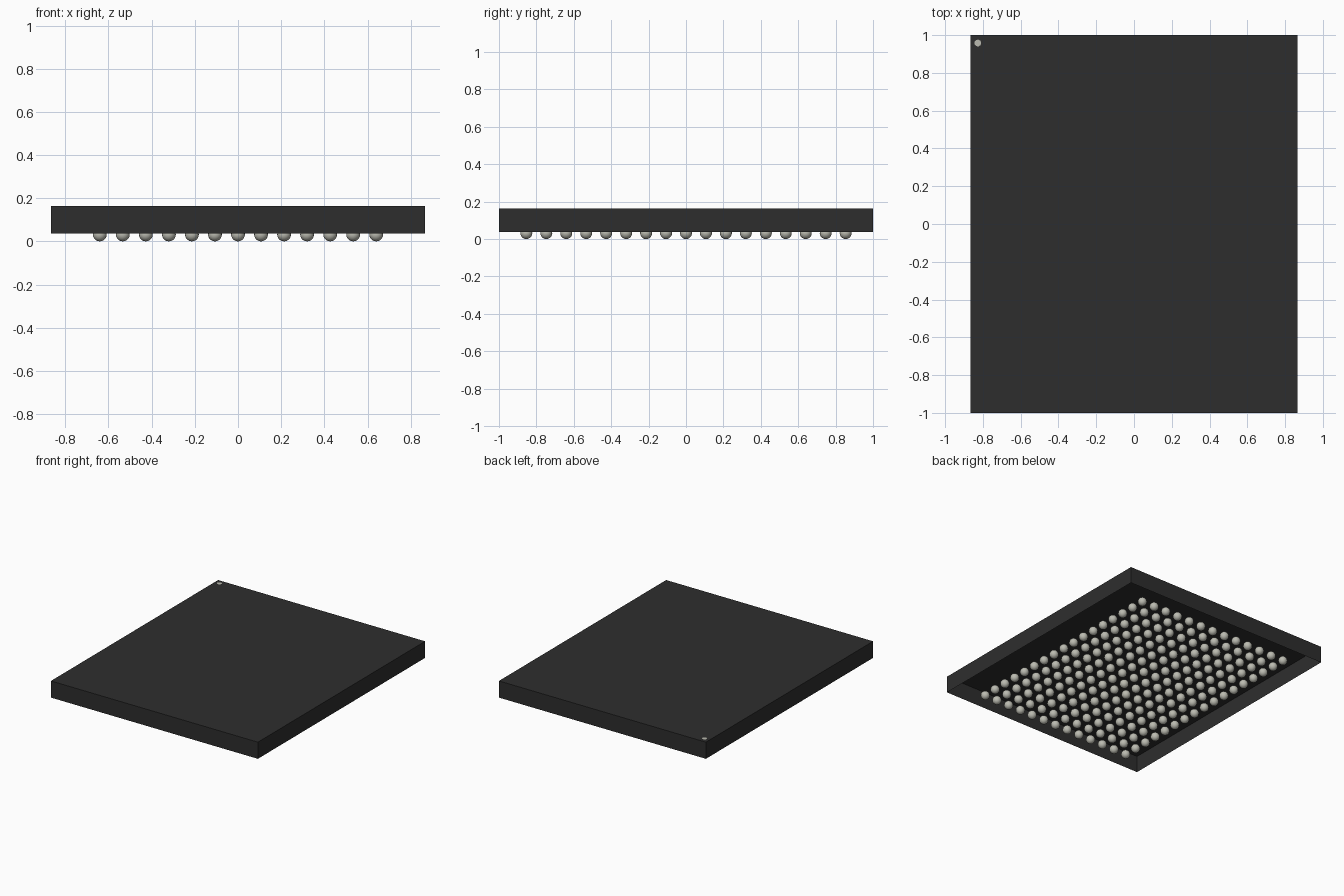
import bpy, bmesh
from mathutils import Matrix

if "Cube" in bpy.data.objects:
    bpy.data.objects.remove(bpy.data.objects["Cube"], do_unlink=True)

HALF_X, HALF_Y = 0.8667, 1.0      # package outline
Z_LOW, Z_TOP = 0.037, 0.163       # package shell heights
PITCH, COLS, ROWS = 0.1067, 13, 17
BALL_R = 0.032


def material(name, rgb):
    m = bpy.data.materials.new(name)
    m.use_nodes = True
    m.diffuse_color = (*rgb, 1)
    bsdf = next(n for n in m.node_tree.nodes if n.type == 'BSDF_PRINCIPLED')
    bsdf.inputs["Base Color"].default_value = (*rgb, 1)
    return m


def make_object(name, bm, mat, location=(0, 0, 0)):
    mesh = bpy.data.meshes.new(name)
    bm.to_mesh(mesh)
    bm.free()
    mesh.materials.append(mat)
    ob = bpy.data.objects.new(name, mesh)
    ob.location = location
    bpy.context.collection.objects.link(ob)
    return ob


black = material("black plastic", (0.027, 0.027, 0.027))
solder = material("solder grey", (0.50, 0.50, 0.44))

# Package shell: thin box, open underneath
bm = bmesh.new()
bmesh.ops.create_cube(bm, size=1)
bmesh.ops.scale(bm, vec=(2 * HALF_X, 2 * HALF_Y, Z_TOP - Z_LOW), verts=bm.verts)
bm.normal_update()
bmesh.ops.delete(bm, geom=[f for f in bm.faces if f.normal.z < -0.5], context='FACES_ONLY')
make_object("package_shell", bm, black, (0, 0, (Z_LOW + Z_TOP) / 2))

# Solder balls: one ball repeated in a grid by two arrays
bm = bmesh.new()
bmesh.ops.create_uvsphere(bm, u_segments=16, v_segments=10, radius=BALL_R)
for f in bm.faces:
    f.smooth = True
balls = make_object("solder_balls", bm, solder,
                    (-PITCH * (COLS - 1) / 2, -PITCH * (ROWS - 1) / 2, BALL_R))
for name, count, step in (("columns", COLS, (PITCH, 0, 0)), ("rows", ROWS, (0, PITCH, 0))):
    arr = balls.modifiers.new(name, 'ARRAY')
    arr.count = count
    arr.use_relative_offset = False
    arr.use_constant_offset = True
    arr.constant_offset_displace = step

# Corner marker: thin disc on the top face
bm = bmesh.new()
bmesh.ops.create_cone(bm, cap_ends=True, segments=16, radius1=0.018, radius2=0.018, depth=0.002)
make_object("corner_marker", bm, solder, (-0.827, 0.958, Z_TOP + 0.0005))
